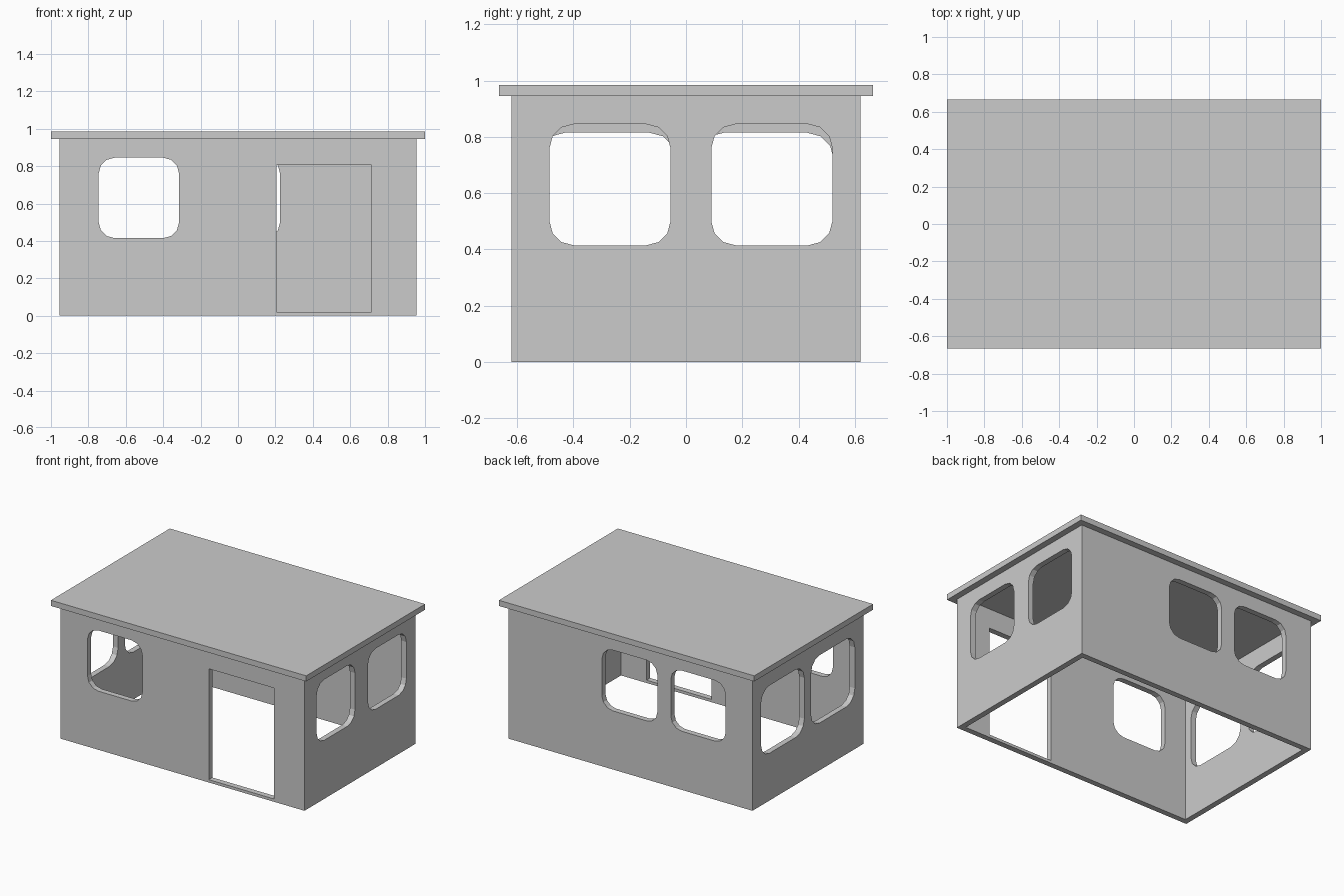
import bpy, bmesh
from math import cos, sin, pi
from mathutils import Vector

default = bpy.data.objects.get("Cube")
if default:
    bpy.data.objects.remove(default, do_unlink=True)

HX, HY, WALL_TOP, ROOF_TOP = 0.955, 0.62, 0.945, 0.985
THICK, OVERHANG = 0.04, 0.045

grey = bpy.data.materials.new("plain_grey")
grey.use_nodes = True
grey.diffuse_color = (0.6, 0.6, 0.6, 1)
grey.node_tree.nodes["Principled BSDF"].inputs["Base Color"].default_value = (0.6, 0.6, 0.6, 1)


def prism(name, points, offset):
    """Solid made by sweeping a flat outline along an offset."""
    bm = bmesh.new()
    face = bm.faces.new([bm.verts.new(p) for p in points])
    swept = bmesh.ops.extrude_face_region(bm, geom=[face])["geom"]
    verts = [v for v in swept if isinstance(v, bmesh.types.BMVert)]
    bmesh.ops.translate(bm, verts=verts, vec=Vector(offset))
    bmesh.ops.recalc_face_normals(bm, faces=bm.faces)
    mesh = bpy.data.meshes.new(name)
    bm.to_mesh(mesh)
    bm.free()
    mesh.materials.append(grey)
    obj = bpy.data.objects.new(name, mesh)
    bpy.context.collection.objects.link(obj)
    return obj


def slab(name, hx, hy, z0, z1):
    corners = [(-hx, -hy, z0), (hx, -hy, z0), (hx, hy, z0), (-hx, hy, z0)]
    return prism(name, corners, (0, 0, z1 - z0))


def rounded(a0, a1, z0, z1, r, steps=3):
    """Rectangle outline with faceted round corners."""
    centres = [(a1 - r, z1 - r), (a0 + r, z1 - r), (a0 + r, z0 + r), (a1 - r, z0 + r)]
    return [(ca + r * cos(t), cz + r * sin(t))
            for q, (ca, cz) in enumerate(centres)
            for t in [(q + i / steps) * pi / 2 for i in range(steps + 1)]]


def cut(target, cutter):
    cutter.hide_render = True
    mod = target.modifiers.new("opening", 'BOOLEAN')
    mod.operation, mod.solver, mod.object = 'DIFFERENCE', 'EXACT', cutter
    bpy.context.view_layer.objects.active = target
    bpy.ops.object.modifier_apply(modifier=mod.name)
    bpy.data.objects.remove(cutter, do_unlink=True)


def opening(side, outline):
    """Cutter through one wall: side is front, back, left or right."""
    reach = 0.1
    if side in ("front", "back"):
        y = (-HY if side == "front" else HY) - reach
        return prism("cutter", [(a, y, z) for a, z in outline], (0, 2 * reach, 0))
    x = (HX if side == "left" else -HX) - reach
    return prism("cutter", [(x, a, z) for a, z in outline], (2 * reach, 0, 0))


# Hollow walls, open underneath
walls = slab("walls", HX, HY, 0, WALL_TOP)
cut(walls, slab("cutter", HX - THICK, HY - THICK, -0.1, WALL_TOP + 0.1))

# Windows: side, start, end, sill, head, corner radius
windows = [
    ("front", -0.745, -0.315, 0.415, 0.845, 0.085),
    ("back", -0.745, -0.315, 0.415, 0.845, 0.085),
    ("back", -0.21, 0.225, 0.415, 0.845, 0.085),
    ("left", -0.485, -0.055, 0.415, 0.845, 0.085),
    ("left", 0.09, 0.52, 0.415, 0.845, 0.085),
    ("right", -0.525, -0.035, 0.335, 0.815, 0.095),
    ("right", 0.04, 0.525, 0.335, 0.815, 0.095),
]
for side, *shape in windows:
    cut(walls, opening(side, rounded(*shape)))

# Doorway with a low threshold
cut(walls, opening("front", [(0.205, 0.02), (0.715, 0.02), (0.715, 0.805), (0.205, 0.805)]))

# Flat overhanging roof
slab("roof", HX + OVERHANG, HY + OVERHANG, WALL_TOP, ROOF_TOP)
